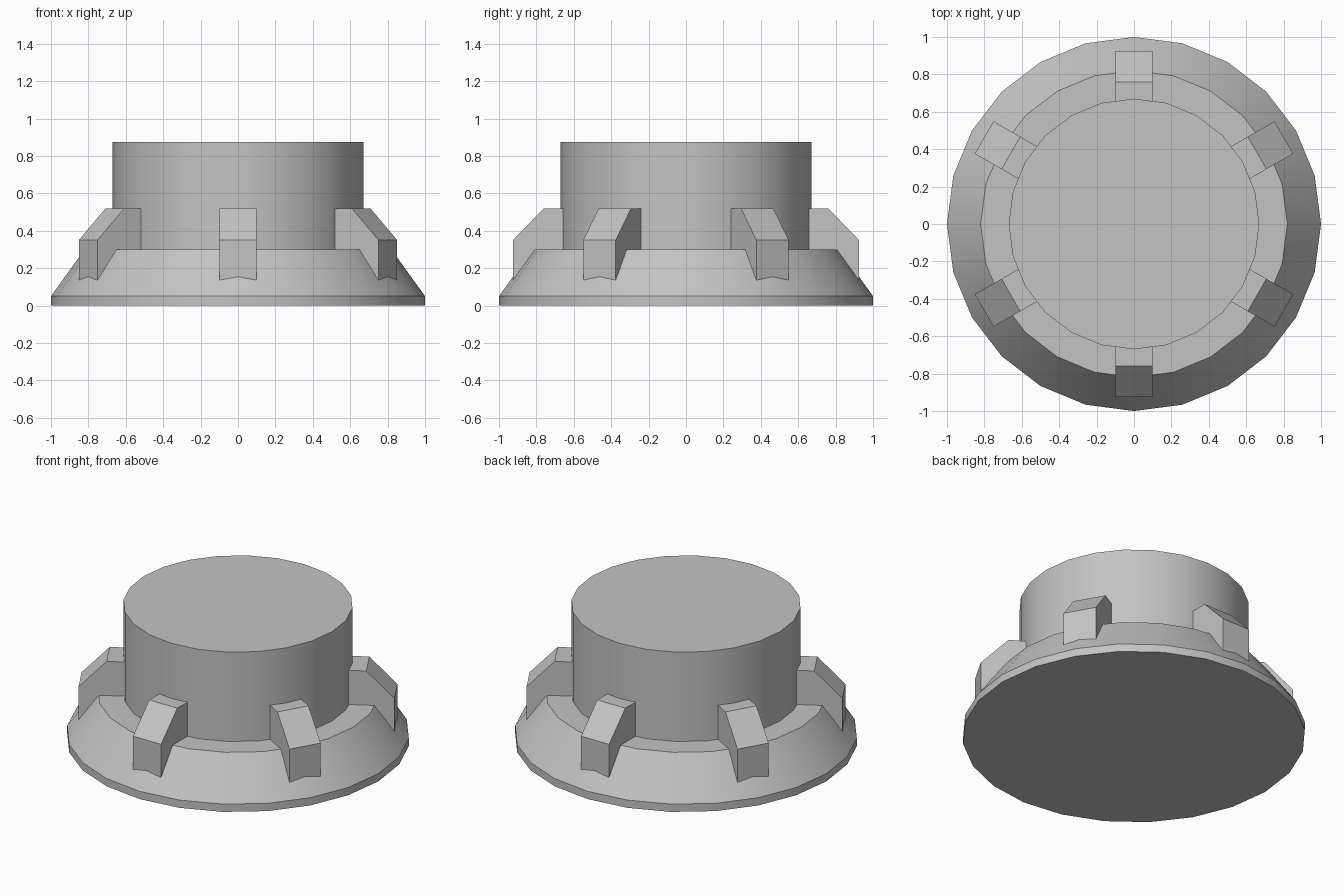
import bpy, bmesh, math
from mathutils import Matrix

cube = bpy.data.objects.get("Cube")
if cube:
    bpy.data.objects.remove(cube, do_unlink=True)

SIDES = 24

grey = bpy.data.materials.new("plain_grey")
grey.use_nodes = True
colour = (0.55, 0.55, 0.55, 1)
grey.diffuse_color = colour
grey.node_tree.nodes["Principled BSDF"].inputs["Base Color"].default_value = colour


def add_object(name, bm, smooth=False):
    bmesh.ops.recalc_face_normals(bm, faces=bm.faces)
    mesh = bpy.data.meshes.new(name)
    bm.to_mesh(mesh)
    bm.free()
    mesh.materials.append(grey)
    obj = bpy.data.objects.new(name, mesh)
    bpy.context.collection.objects.link(obj)
    if smooth:
        bpy.ops.object.select_all(action="DESELECT")
        obj.select_set(True)
        bpy.context.view_layer.objects.active = obj
        bpy.ops.object.shade_smooth_by_angle(angle=math.radians(30))
    return obj


def turned_body(name, profile):
    """Stack of rings from (radius, height) pairs, closed at both ends."""
    bm = bmesh.new()
    rings = []
    for r, z in profile:
        angles = [math.tau * i / SIDES for i in range(SIDES)]
        rings.append([bm.verts.new((r * math.cos(a), r * math.sin(a), z)) for a in angles])
    for low, high in zip(rings, rings[1:]):
        for i in range(SIDES):
            j = (i + 1) % SIDES
            bm.faces.new((low[i], low[j], high[j], high[i]))
    bm.faces.new(rings[0])
    bm.faces.new(rings[-1])
    return add_object(name, bm, smooth=True)


def rib(name, angle, width=0.2):
    """Chamfered buttress: a side profile extruded across its width."""
    profile = [(0.6, 0.1), (0.925, 0.1), (0.925, 0.35), (0.76, 0.52), (0.6, 0.52)]
    bm = bmesh.new()
    side = bm.faces.new([bm.verts.new((r, -width / 2, z)) for r, z in profile])
    extruded = bmesh.ops.extrude_face_region(bm, geom=[side])["geom"]
    moved = [v for v in extruded if isinstance(v, bmesh.types.BMVert)]
    bmesh.ops.translate(bm, verts=moved, vec=(0, width, 0))
    bm.transform(Matrix.Rotation(angle, 4, "Z"))
    return add_object(name, bm)


# Flared base with a thin rim, flat shoulder and upright drum
turned_body("flanged_drum", [(1, 0), (1, 0.05), (0.82, 0.3), (0.67, 0.3), (0.67, 0.875)])

# Six ribs around the shoulder
for k in range(6):
    rib(f"rib_{k + 1}", math.radians(30 + 60 * k))
